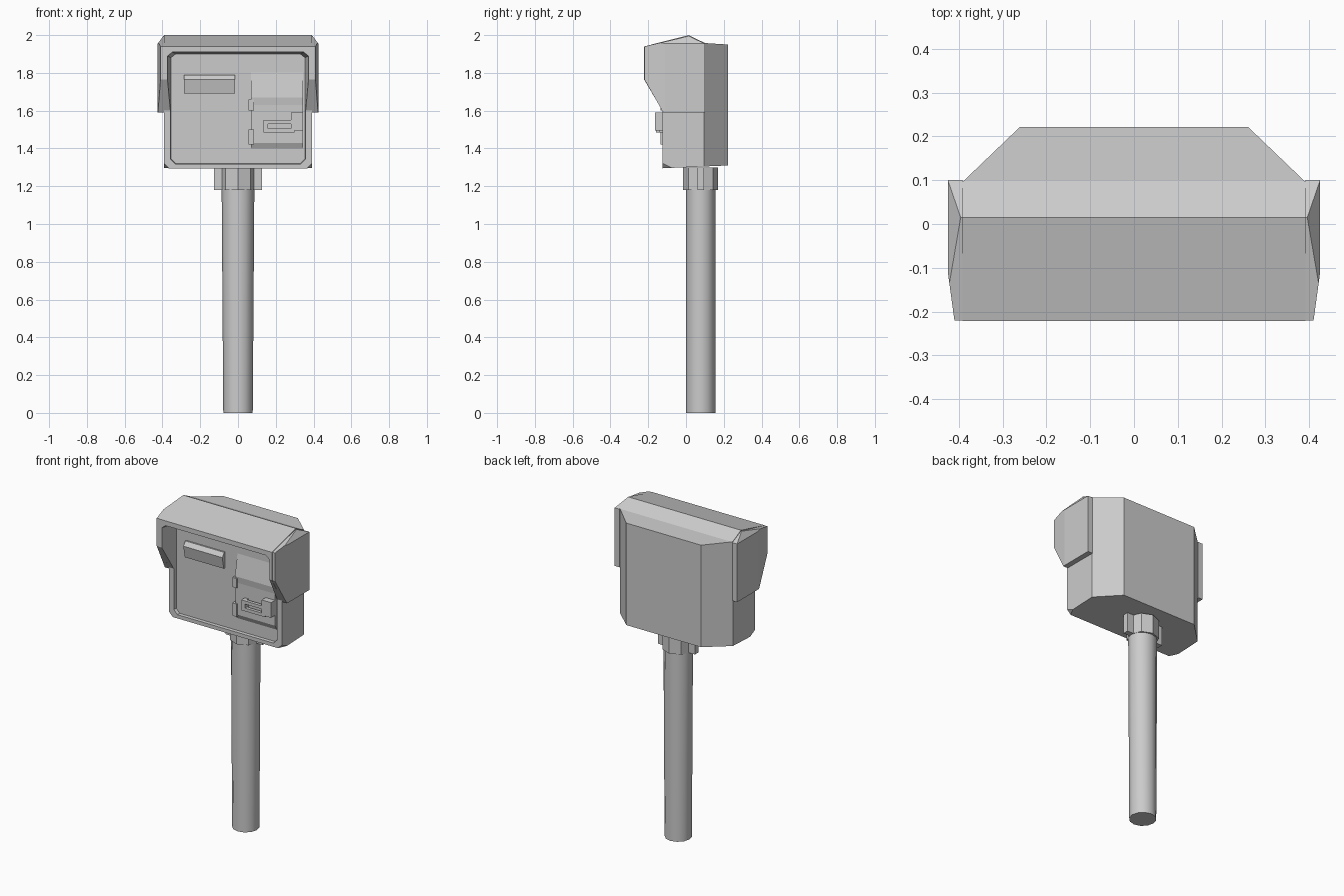
import bpy, bmesh, math
from mathutils import Vector

if "Cube" in bpy.data.objects:
    bpy.data.objects.remove(bpy.data.objects["Cube"])


def finish(bm, name):
    bmesh.ops.recalc_face_normals(bm, faces=bm.faces[:])
    me = bpy.data.meshes.new(name)
    bm.to_mesh(me)
    bm.free()
    ob = bpy.data.objects.new(name, me)
    bpy.context.collection.objects.link(ob)
    return ob


def prism(name, pts, axis, lo, hi, cuts=()):
    """Extrude a 2D profile along an axis, then slice off chamfers (point, outward normal)."""
    def place(p, d):
        return [(d, p[0], p[1]), (p[0], d, p[1]), (p[0], p[1], d)]["xyz".index(axis)]
    bm = bmesh.new()
    a, b = ([bm.verts.new(place(p, d)) for p in pts] for d in (lo, hi))
    bm.faces.new(a)
    bm.faces.new(b[::-1])
    for i in range(len(pts)):
        j = (i + 1) % len(pts)
        bm.faces.new((a[i], a[j], b[j], b[i]))
    for co, no in cuts:
        bmesh.ops.bisect_plane(bm, geom=bm.verts[:] + bm.edges[:] + bm.faces[:], dist=1e-5,
                               plane_co=co, plane_no=Vector(no).normalized(), clear_outer=True)
        bmesh.ops.holes_fill(bm, edges=[e for e in bm.edges if e.is_boundary])
    return finish(bm, name)


def box(name, x, y, z):
    return prism(name, [(x[0], z[0]), (x[1], z[0]), (x[1], z[1]), (x[0], z[1])], "y", *y)


def tube(name, sides, r, z0, z1, top_x=1.0):
    bm = bmesh.new()
    bmesh.ops.create_cone(bm, cap_ends=True, segments=sides, radius1=r, radius2=r, depth=z1 - z0)
    for v in bm.verts:
        if v.co.z > 0:
            v.co.x *= top_x
        v.co += Vector((0, 0.077, (z0 + z1) / 2))
    return finish(bm, name)


# Post and collar with thin side lugs
post = tube("post", 12, 0.078, 0, 1.30, 1.12)
bpy.context.view_layer.objects.active = post
post.select_set(True)
bpy.ops.object.shade_smooth_by_angle(angle=math.radians(40))
tube("post_collar", 8, 0.092, 1.18, 1.30)
for s in (-1, 1):
    box("collar_lug", sorted((s * 0.07, s * 0.128)), (0.06, 0.095), (1.18, 1.30))

# Housing with projecting hood, chamfered back and clipped lower front corners
side = [(-0.125, 1.295), (0.222, 1.31), (0.222, 1.95), (0.10, 1.958), (0.015, 2.0),
        (-0.222, 1.94), (-0.222, 1.765), (-0.125, 1.60)]
cuts = []
for s in (-1, 1):
    cuts += [((s * 0.26, 0.222, 0), (s * 0.115, 0.12, 0)),
             ((s * 0.365, -0.125, 1.295), (s, -0.5, -1))]
housing = prism("housing", side, "x", -0.392, 0.392, cuts)

# Recessed front window, narrowing toward the panel
opening = [(-0.33, 1.32), (0.33, 1.32), (0.355, 1.345), (0.355, 1.88),
           (0.33, 1.90), (-0.33, 1.90), (-0.355, 1.88), (-0.355, 1.345)]
cutter = prism("window_cutter", opening, "y", -0.24, -0.105)
for v in cutter.data.vertices:
    if v.co.y < -0.2:
        v.co.x *= 1.06
        v.co.z = 1.61 + (v.co.z - 1.61) * 1.04
cutter.hide_render = True
mod = housing.modifiers.new("window", "BOOLEAN")
mod.operation, mod.solver, mod.object = "DIFFERENCE", "EXACT", cutter
bpy.context.view_layer.objects.active = housing
bpy.ops.object.modifier_apply(modifier=mod.name)
bpy.data.objects.remove(cutter)

# Side covers of the hood, bevelled on top and toward the front
cover = [(-0.22, 1.94), (-0.22, 1.765), (-0.12, 1.59), (0.10, 1.59), (0.10, 1.955), (0.015, 1.995)]
for s in (-1, 1):
    prism("hood_side_cover", cover, "x", *sorted((s * 0.392, s * 0.425)),
          cuts=[((s * 0.392, 0, 2.0), (s * 0.045, 0, 0.033)),
                ((s * 0.425, -0.11, 0), (s * 0.11, -0.015, 0))])

# Display box with sloping face
prism("display_box", [(-0.10, 1.69), (-0.12, 1.69), (-0.135, 1.765), (-0.115, 1.79), (-0.10, 1.79)],
      "x", -0.285, -0.015)

# Raised mechanism plate on the right, with a long slope running up to the hood
prism("mechanism_plate", [(-0.10, 1.40), (-0.11, 1.40), (-0.125, 1.43), (-0.125, 1.63),
                          (-0.13, 1.67), (-0.10, 1.83)], "x", 0.07, 0.345)
for z in ((1.42, 1.50), (1.60, 1.66)):
    box("plate_tab", (0.055, 0.085), (-0.135, -0.10), z)

# Turn handle
box("handle_bar", (0.135, 0.30), (-0.16, -0.14), (1.485, 1.505))
box("handle_bar", (0.16, 0.30), (-0.16, -0.14), (1.53, 1.55))
box("handle_end", (0.135, 0.16), (-0.16, -0.11), (1.485, 1.55))
box("handle_hub", (0.28, 0.345), (-0.165, -0.10), (1.495, 1.59))
